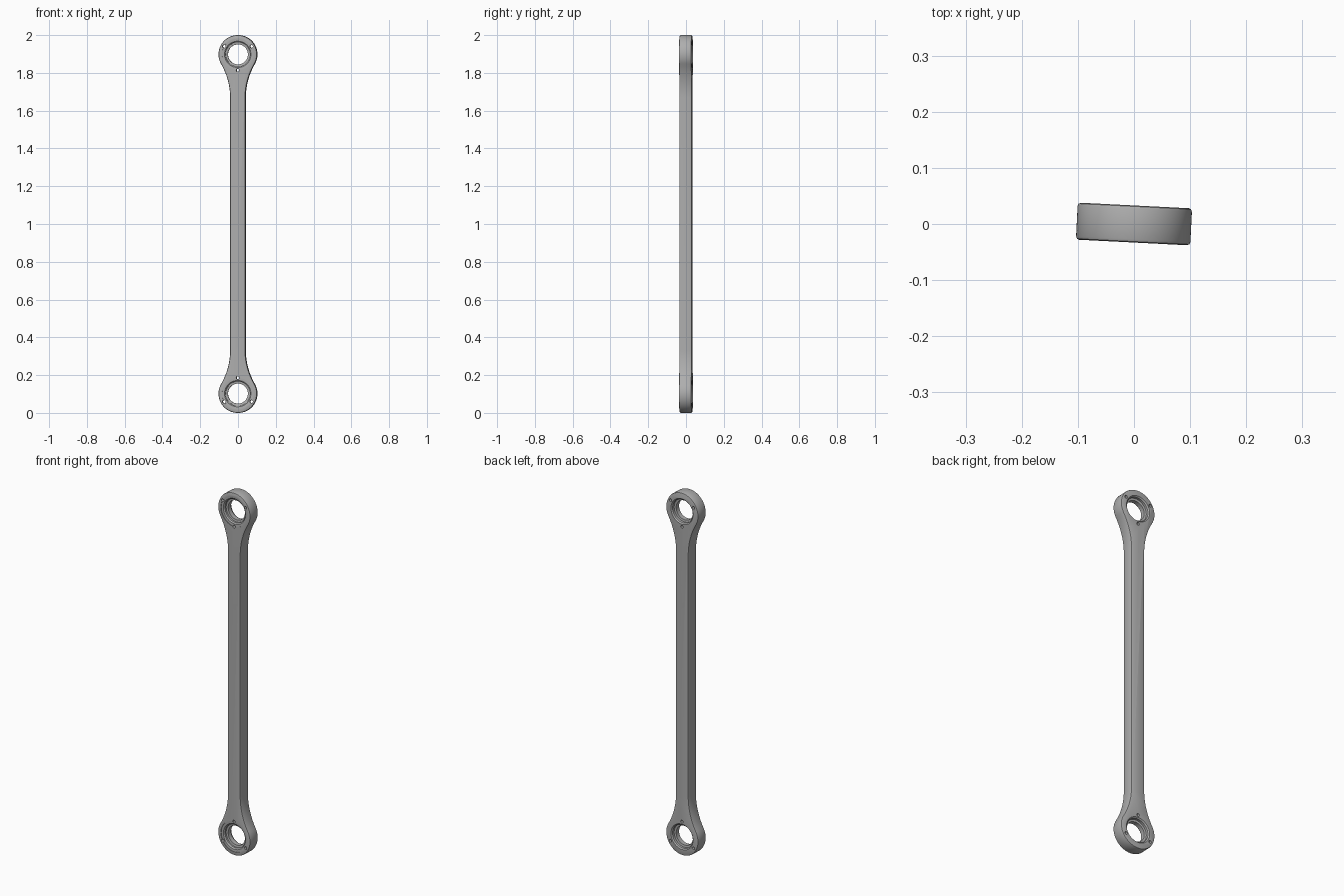
import bpy, bmesh, math
from mathutils import Vector, Matrix

cube = bpy.data.objects.get("Cube")
if cube:
    bpy.data.objects.remove(cube, do_unlink=True)

HEAD_R, HALF_W, HALF_T = 0.102, 0.04, 0.033
FILLET_R = 0.36
HEAD_D = 1 - HEAD_R                      # head centre distance from the middle
TILT = Matrix.Rotation(math.radians(-2.9), 4, 'Z')

steel = bpy.data.materials.new("grey steel")
steel.use_nodes = True
grey = (0.42, 0.42, 0.42, 1)
steel.diffuse_color = grey
steel.node_tree.nodes["Principled BSDF"].inputs["Base Color"].default_value = grey


def make_object(name, bm):
    bmesh.ops.recalc_face_normals(bm, faces=bm.faces)
    mesh = bpy.data.meshes.new(name)
    bm.to_mesh(mesh)
    bm.free()
    mesh.materials.append(steel)
    obj = bpy.data.objects.new(name, mesh)
    bpy.context.collection.objects.link(obj)
    return obj


def arc(cx, cz, r, a0, a1, n):
    return [(cx + r * math.cos(a0 + (a1 - a0) * i / n),
             cz + r * math.sin(a0 + (a1 - a0) * i / n)) for i in range(n + 1)]


def turned_cutter(name, x, z, profile, n):
    """Solid of revolution about the y direction from (radius, y) pairs."""
    bm = bmesh.new()
    rings = [[bm.verts.new((x + r * math.cos(math.tau * i / n), y,
                            z + r * math.sin(math.tau * i / n)))
              for i in range(n)] for r, y in profile]
    for a, b in zip(rings, rings[1:]):
        for i in range(n):
            j = (i + 1) % n
            bm.faces.new((a[i], a[j], b[j], b[i]))
    bm.faces.new(rings[0])
    bm.faces.new(rings[-1])
    return make_object(name, bm)


# Rod outline: quarter with head arc and tangent fillet, mirrored both ways
drop = math.sqrt((HEAD_R + FILLET_R) ** 2 - (HALF_W + FILLET_R) ** 2)
ang = math.atan2(drop, HALF_W + FILLET_R)
quarter = arc(HALF_W + FILLET_R, HEAD_D - drop, FILLET_R, math.pi, math.pi - ang, 12)
quarter += arc(0, HEAD_D, HEAD_R, -ang, math.pi / 2, 24)[1:]
top = quarter + [(-x, z) for x, z in quarter[-2::-1]]
outline = top + [(-x, -z) for x, z in top]

bm = bmesh.new()
face = bm.faces.new([bm.verts.new((x, -HALF_T, z + 1)) for x, z in outline])
res = bmesh.ops.extrude_face_region(bm, geom=[face])
bmesh.ops.translate(bm, vec=(0, 2 * HALF_T, 0),
                    verts=[v for v in res["geom"] if isinstance(v, bmesh.types.BMVert)])
rod = make_object("connecting_rod", bm)

bevel = rod.modifiers.new("edge chamfer", 'BEVEL')
bevel.width = 0.006
bevel.segments = 2
bevel.limit_method = 'ANGLE'
bevel.angle_limit = math.radians(50)

# Stepped bores, dished faces and small bolt holes in both heads
T = HALF_T
bore = [(0.083, -T - 0.01), (0.083, -T + 0.003), (0.070, -T + 0.004),
        (0.064, -T + 0.010), (0.064, -0.014), (0.053, -0.012), (0.053, 0.012),
        (0.064, 0.014), (0.064, T - 0.006), (0.070, T), (0.070, T + 0.01)]
cutters = []
for end, side in (("upper", 1), ("lower", -1)):
    cz = 1 + side * HEAD_D
    cutters.append(turned_cutter(end + "_bore_cutter", 0, cz, bore, 64))
    for k in range(3):
        a = -side * math.pi / 2 + k * math.tau / 3
        cutters.append(turned_cutter(f"{end}_bolt_hole_cutter_{k + 1}",
                                     0.084 * math.cos(a), cz + 0.084 * math.sin(a),
                                     [(0.008, -0.1), (0.008, 0.1)], 16))
for c in cutters:
    c.hide_render = True
    mod = rod.modifiers.new(c.name, 'BOOLEAN')
    mod.operation = 'DIFFERENCE'
    mod.solver = 'EXACT'
    mod.object = c

# Bake the cuts, drop the cutters, turn the rod slightly
bpy.context.view_layer.update()
baked = bpy.data.meshes.new_from_object(
    rod.evaluated_get(bpy.context.evaluated_depsgraph_get()))
rod.modifiers.clear()
rod.data = baked
for c in cutters:
    bpy.data.objects.remove(c, do_unlink=True)
rod.data.transform(TILT)

bpy.ops.object.select_all(action='DESELECT')
rod.select_set(True)
bpy.context.view_layer.objects.active = rod
bpy.ops.object.shade_smooth_by_angle(angle=math.radians(30))
